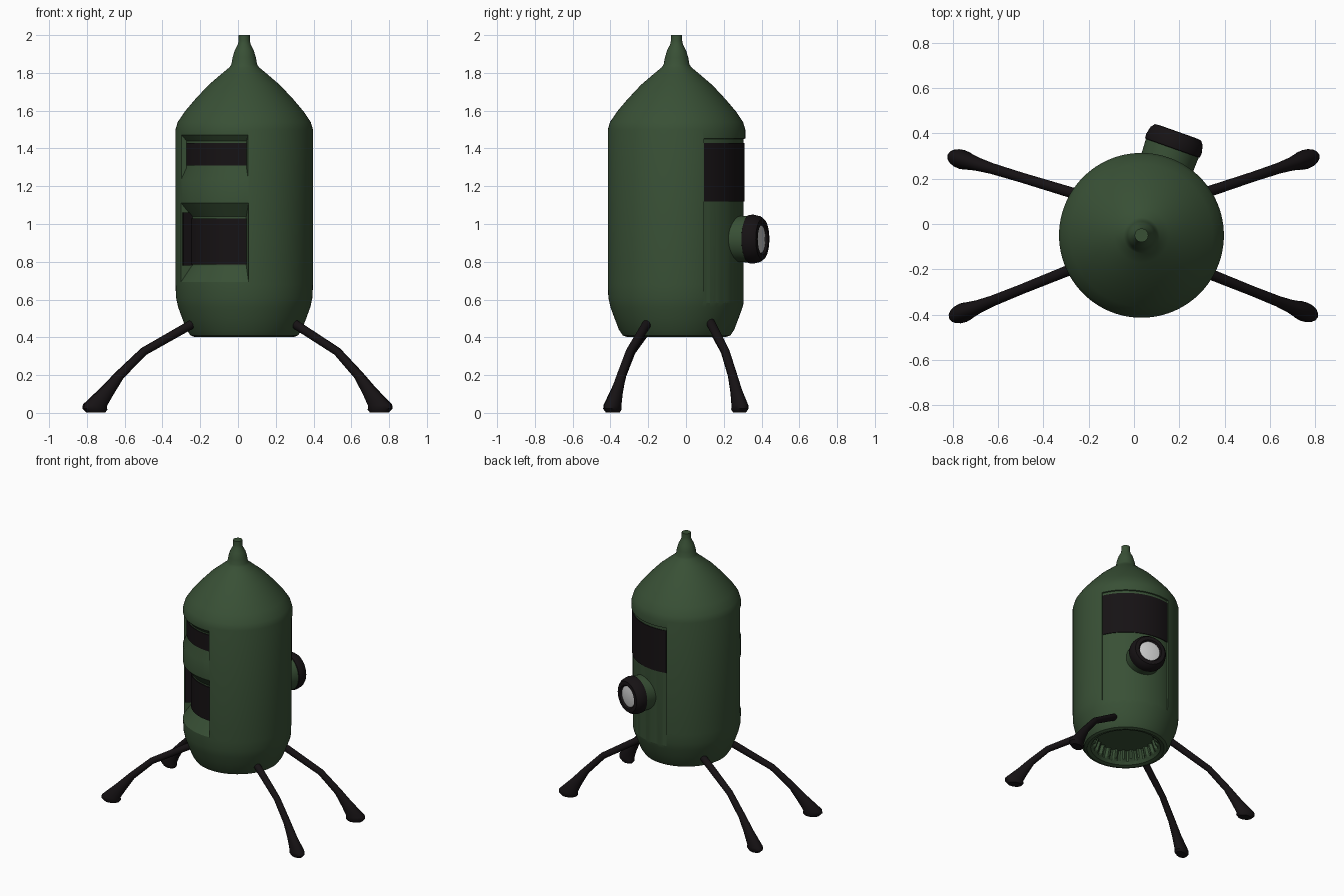
import bpy, bmesh
from math import sin, cos, radians, pi
from mathutils import Vector

if "Cube" in bpy.data.objects:
    bpy.data.objects.remove(bpy.data.objects["Cube"])

AX = Vector((0.033, -0.05, 0))          # body axis
X, Y, Z = Vector((1, 0, 0)), Vector((0, 1, 0)), Vector((0, 0, 1))


def material(name, rgb):
    m = bpy.data.materials.new(name)
    m.diffuse_color = (*rgb, 1)
    m.use_nodes = True
    m.node_tree.nodes["Principled BSDF"].inputs["Base Color"].default_value = m.diffuse_color
    return m


GREEN = material("green_paint", (0.040, 0.080, 0.036))
DARK = material("dark_plastic", (0.008, 0.006, 0.007))


def loft(name, rings, mat=None, smooth=30):
    """Skin a list of equal-length closed rings and cap both ends."""
    bm = bmesh.new()
    vs = [[bm.verts.new(p) for p in r] for r in rings]
    n = len(vs[0])
    for a, b in zip(vs, vs[1:]):
        for i in range(n):
            j = (i + 1) % n
            bm.faces.new((a[i], a[j], b[j], b[i]))
    bm.faces.new(vs[0][::-1])
    bm.faces.new(vs[-1])
    bmesh.ops.recalc_face_normals(bm, faces=bm.faces)
    me = bpy.data.meshes.new(name)
    bm.to_mesh(me)
    bm.free()
    ob = bpy.data.objects.new(name, me)
    bpy.context.collection.objects.link(ob)
    if mat:
        me.materials.append(mat)
    if smooth:
        shade(ob, smooth)
    return ob


def activate(ob):
    bpy.ops.object.select_all(action='DESELECT')
    ob.select_set(True)
    bpy.context.view_layer.objects.active = ob


def shade(ob, deg):
    activate(ob)
    bpy.ops.object.shade_smooth_by_angle(angle=radians(deg))


def ring(c, u, v, a, b, n, tooth=0):
    pts = []
    for i in range(n):
        t = 2 * pi * i / n
        k = 1 - tooth * (i // 2 % 2)
        pts.append(c + u * (a * k * cos(t)) + v * (b * k * sin(t)))
    return pts


def sector(name, t0, t1, z0, z1, r0, r1, mat=None, ta=0, lo=0, hi=0):
    """Curved block around the axis; ta/lo/hi narrow its inner side."""
    def p(t, r, z):
        t = radians(t)
        return AX + Vector((r * cos(t), r * sin(t), z))
    rings, n = [], 24
    for i in range(n + 1):
        f = i / n
        out = t0 + (t1 - t0) * f
        inn = t0 + ta + (t1 - t0 - 2 * ta) * f
        rings.append([p(inn, r0, z0 + lo), p(out, r1, z0),
                      p(out, r1, z1), p(inn, r0, z1 - hi)])
    return loft(name, rings, mat, 30)


# Main body shell with a hollow, toothed base
profile = [(0.205, 0.50, 0.08), (0.225, 0.44, 0.08), (0.225, 0.43, 0),
           (0.24, 0.41, 0), (0.265, 0.403, 0), (0.285, 0.41, 0),
           (0.305, 0.44, 0), (0.328, 0.50, 0), (0.350, 0.56, 0),
           (0.361, 0.61, 0), (0.364, 0.68, 0), (0.364, 1.50, 0),
           (0.352, 1.54, 0), (0.315, 1.595, 0), (0.26, 1.66, 0),
           (0.19, 1.735, 0), (0.12, 1.795, 0), (0.078, 1.83, 0),
           (0.068, 1.845, 0), (0.062, 1.88, 0), (0.050, 1.92, 0),
           (0.034, 1.95, 0), (0.030, 1.97, 0), (0.030, 2.0, 0)]
body = loft("body", [ring(AX + Z * z, X, Y, r, r, 96, t)
                     for r, z, t in profile], GREEN, 0)

# Recesses: two at the front, a shallow panel at the back
cutters = [
    sector("upper_recess", -157, -86, 1.20, 1.49, 0.336, 0.38, GREEN, 2, 0.10, 0.05),
    sector("lower_recess", -157, -86, 0.67, 1.13, 0.305, 0.38, GREEN, 2, 0.11, 0.09),
    sector("back_recess", 23, 104, 0.50, 1.46, 0.355, 0.39, GREEN, 0.5, 0.01, 0.01),
]
for c in cutters:
    m = body.modifiers.new("cut", 'BOOLEAN')
    m.operation, m.object, m.solver = 'DIFFERENCE', c, 'EXACT'
    activate(body)
    bpy.ops.object.modifier_apply(modifier=m.name)
    bpy.data.objects.remove(c)
shade(body, 25)

# Dark window panes
sector("upper_front_pane", -154, -88, 1.31, 1.43, 0.325, 0.341, DARK)
sector("lower_front_pane", -154, -88, 0.785, 1.03, 0.295, 0.312, DARK)
sector("lower_side_pane", -158, -154, 0.78, 1.06, 0.30, 0.357, DARK)
sector("back_pane", 24, 103, 1.12, 1.43, 0.345, 0.360, DARK)

# Lamp on the back
t = radians(70.5)
OUT, SIDE = Vector((cos(t), sin(t), 0)), Vector((-sin(t), cos(t), 0))


def turned(name, prof, mat):
    c = AX + Z * 0.92
    return loft(name, [ring(c + OUT * d, SIDE, Z, r, r, 48) for r, d in prof], mat)


turned("lamp_base", [(0.118, 0.28), (0.122, 0.37), (0.124, 0.412)], GREEN)
turned("lamp_ring", [(0.118, 0.405), (0.128, 0.410), (0.130, 0.43), (0.122, 0.465),
                     (0.108, 0.483), (0.082, 0.485), (0.074, 0.472)], DARK)
turned("lamp_glass", [(0.074, 0.462), (0.073, 0.474), (0.045, 0.480), (0.01, 0.482)], None)

# Four bowed legs flaring into feet: (fraction, z, half height, half width, tilt)
leg = [(-0.10, 0.485, 0.024, 0.024, 62), (0.0, 0.458, 0.024, 0.024, 61),
       (0.475, 0.325, 0.022, 0.022, 54), (0.735, 0.20, 0.025, 0.024, 42),
       (0.87, 0.115, 0.038, 0.030, 28), (1.0, 0.04, 0.064, 0.042, 4),
       (1.0, 0.02, 0.067, 0.043, 3), (0.99, 0.002, 0.050, 0.032, 0)]
for name, start, end in [
        ("front_left_leg", (-0.265, -0.195), (-0.755, -0.392)),
        ("front_right_leg", (0.32, -0.215), (0.75, -0.387)),
        ("back_left_leg", (-0.265, 0.135), (-0.76, 0.285)),
        ("back_right_leg", (0.32, 0.14), (0.755, 0.285))]:
    a, b = Vector((*start, 0)), Vector((*end, 0))
    d = (b - a).normalized()
    s = Vector((-d.y, d.x, 0))
    rings = []
    for f, z, h, w, tilt in leg:
        k = radians(tilt)
        rings.append(ring(a.lerp(b, f) + Z * z, d * cos(k) + Z * sin(k), s, h, w, 16))
    loft(name, rings, DARK, 40)
